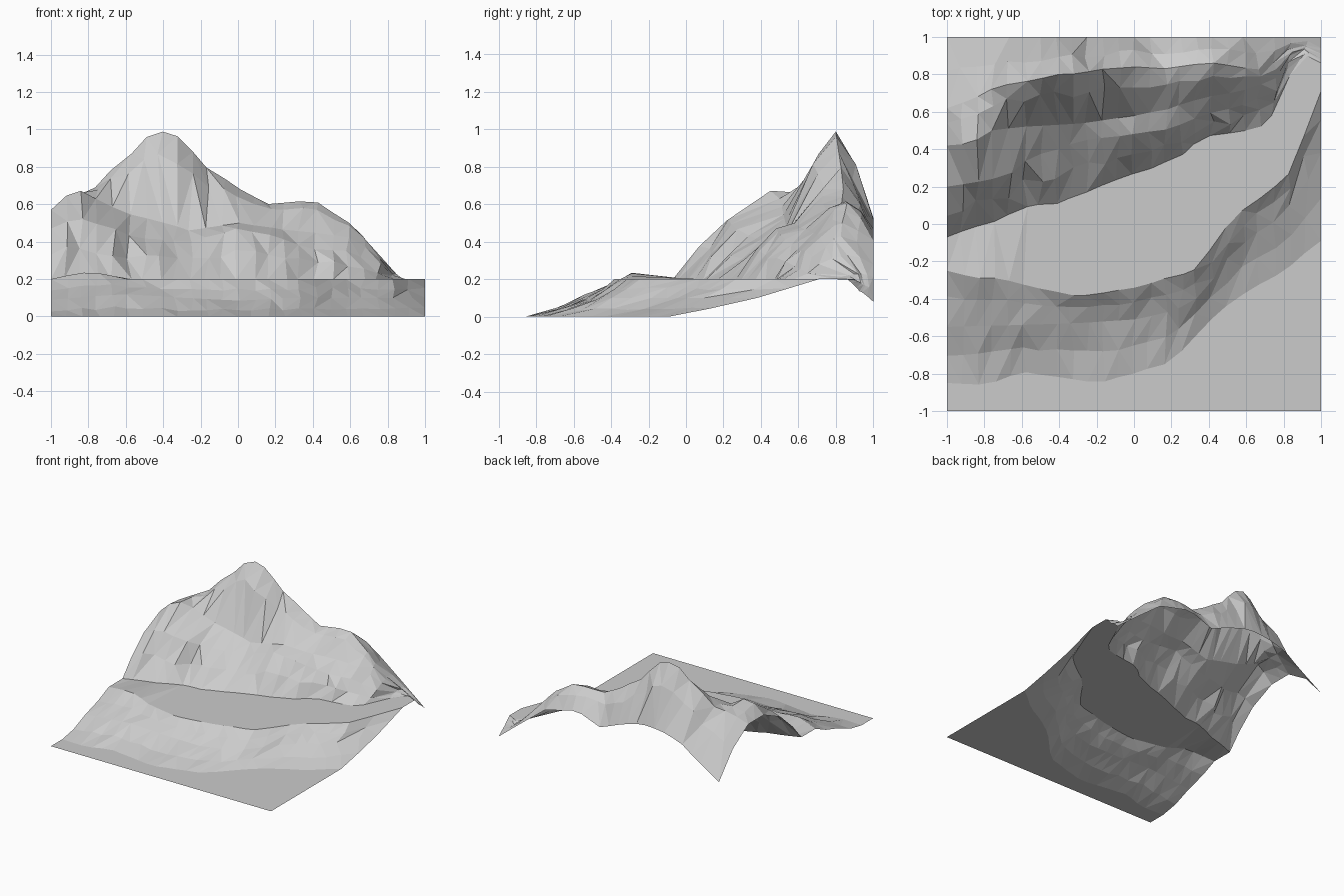
import bpy, bmesh, random

random.seed(4)
COLUMNS = 24


def sample(line, x):
    """Point (y, z) on a feature line of (x, y, z) points."""
    for a, b in zip(line, line[1:]):
        if x <= b[0] + 1e-6:
            t = (x - a[0]) / (b[0] - a[0])
            return a[1] + (b[1] - a[1]) * t, a[2] + (b[2] - a[2]) * t
    return line[-1][1:]


def between(a, b, ty, tz, rough):
    """Row point between two feature points, slightly roughened."""
    j = rough * min(1, abs(b[1] - a[1]) * 5)
    return (a[0] + (b[0] - a[0]) * ty + random.uniform(-j, j),
            a[1] + (b[1] - a[1]) * tz + random.uniform(-j, j))


# Foot of the lower bank
toe = [(-1, -.85, 0), (-.8, -.86, 0), (-.6, -.79, 0), (-.2, -.85, 0), (0, -.8, 0),
       (.2, -.74, 0), (.35, -.56, 0), (.6, -.36, 0), (.8, -.25, 0), (1, -.09, 0)]
# Break halfway up the lower bank
bank = [(-1, -.55, .09), (-.6, -.54, .12), (-.3, -.53, .1), (0, -.51, .085),
        (.3, -.44, .1), (.55, -.12, .1), (.8, .04, .1), (1, .38, .1)]
# Outer rim of the flat terrace
rim = [(-1, -.25, .2), (-.86, -.29, .235), (-.72, -.29, .23), (-.6, -.32, .2),
       (-.3, -.39, .2), (0, -.34, .2), (.35, -.24, .2), (.5, -.02, .2),
       (.6, .09, .2), (.75, .2, .2), (.85, .28, .2), (1, .71, .2)]
# Foot of the mountain
foot = [(-1, -.07, .2), (-.7, .03, .2), (-.57, .1, .2), (-.4, .11, .2), (-.1, .23, .2),
        (.2, .34, .2), (.4, .47, .2), (.65, .51, .2), (.75, .58, .2), (.82, .75, .2),
        (.87, .92, .2), (1, .86, .2)]
# Lip and back of the bench on the mountain's face
lip = [(-1, .2, .47), (-.87, .22, .53), (-.7, .25, .48), (-.55, .36, .42), (-.25, .45, .4),
       (0, .48, .47), (.2, .51, .43), (.4, .59, .36), (.6, .64, .35), (.75, .71, .28),
       (.87, .935, .195), (1, .885, .18)]
bench = [(-1, .42, .57), (-.87, .43, .69), (-.75, .5, .63), (-.6, .52, .55), (-.25, .54, .46),
         (0, .58, .5), (.2, .62, .47), (.4, .68, .45), (.6, .72, .42), (.75, .78, .31),
         (.87, .95, .19), (1, .91, .155)]
# Summit ridge
ridge = [(-1, .62, .57), (-.88, .66, .64), (-.75, .72, .69), (-.65, .75, .8), (-.5, .78, .96),
         (-.43, .8, .99), (-.35, .8, .98), (-.15, .83, .78), (0, .84, .68), (.17, .83, .6),
         (.38, .86, .62), (.45, .86, .6), (.65, .82, .45), (.75, .86, .33), (.87, .965, .185),
         (1, .94, .13)]
# Back edge
back = [(-1, 1, .24), (-.79, 1, .37), (-.65, 1, .47), (-.47, 1, .52), (-.29, 1, .53),
        (-.12, 1, .48), (.08, 1, .4), (.29, 1, .48), (.58, 1, .41), (.8, 1, .24), (1, 1, .08)]

# Loft the feature lines into a faceted surface
bm = bmesh.new()
grid = []
for i in range(COLUMNS + 1):
    x0 = -1 + 2 * i / COLUMNS
    t, k, r, f, l, b, s, e = [sample(n, x0) for n in (toe, bank, rim, foot, lip, bench, ridge, back)]
    rows = [(-1, 0), t, between(t, k, .5, .38, .02), k, between(k, r, .55, .5, .015), r, f,
            between(f, l, .5, .5, .025), l, b, between(b, s, .6, .72, .02), s,
            between(s, e, .5, .35, .02), e]
    column = []
    for j, (y, z) in enumerate(rows):
        inner = 0 < i < COLUMNS and 0 < j < len(rows) - 1
        dx = random.uniform(-.015, .015) if inner else 0
        column.append(bm.verts.new((x0 + dx, y, max(0, z))))
    grid.append(column)

for p, q in zip(grid, grid[1:]):
    for j in range(len(p) - 1):
        a, b, c, d = p[j], q[j], q[j + 1], p[j + 1]
        if random.random() < .5:
            tris = ((a, b, c), (a, c, d))
        else:
            tris = ((a, b, d), (b, c, d))
        for tri in tris:
            bm.faces.new(tri)

mesh = bpy.data.meshes.new("mountain_terrain")
bm.to_mesh(mesh)
bm.free()
terrain = bpy.data.objects.new("mountain_terrain", mesh)
bpy.context.collection.objects.link(terrain)
